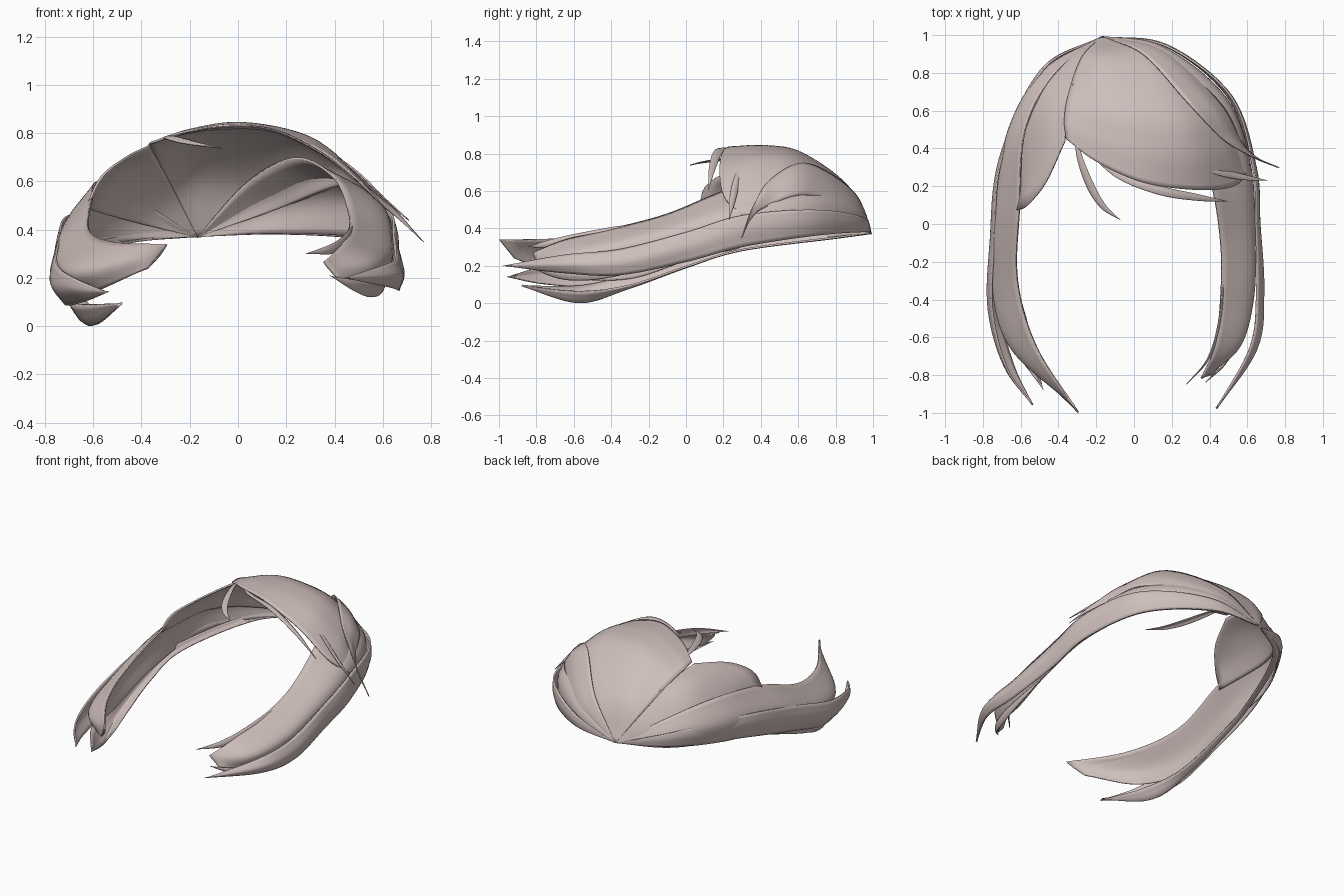
import bpy, bmesh, math
from mathutils import Vector

HUB = (-0.17, 0.995, 0.37)
HEAD = Vector((-0.03, 0.1, 0.3))

hair = bpy.data.materials.new("dusty_rose_hair")
hair.diffuse_color = (0.62, 0.52, 0.50, 1)


def spline(pts, n):
    """Smooth curve through pts, n samples per span."""
    p = [Vector(q) for q in pts]
    p = [2 * p[0] - p[1]] + p + [2 * p[-1] - p[-2]]
    out = []
    for i in range(1, len(p) - 2):
        a, b, c, d = p[i - 1:i + 3]
        for k in range(n):
            t = k / n
            out.append(0.5 * (2 * b + (c - a) * t + (2 * a - 5 * b + 4 * c - d) * t * t
                              + (3 * b - a - 3 * c + d) * t ** 3))
    out.append(p[-2])
    return out


def lock(name, rows, across=6, along=8, thick=0.01):
    """Smooth sheet of hair through rows of points running root to tip."""
    cols = [spline(c, along) for c in zip(*rows)]
    grid = [spline(r, across) for r in zip(*cols)]
    bm = bmesh.new()
    vs = [[bm.verts.new(p) for p in r] for r in grid]
    for r, s in zip(vs, vs[1:]):
        for j in range(len(r) - 1):
            bm.faces.new((r[j], r[j + 1], s[j + 1], s[j]))
    bmesh.ops.remove_doubles(bm, verts=bm.verts[:], dist=0.0008)
    bmesh.ops.recalc_face_normals(bm, faces=bm.faces[:])
    # outer side faces away from the head
    if sum((f.calc_center_median() - HEAD).dot(f.normal) * f.calc_area() for f in bm.faces) < 0:
        bmesh.ops.reverse_faces(bm, faces=bm.faces[:])
    me = bpy.data.meshes.new(name)
    bm.to_mesh(me)
    bm.free()
    me.materials.append(hair)
    ob = bpy.data.objects.new(name, me)
    bpy.context.collection.objects.link(ob)
    m = ob.modifiers.new("thickness", 'SOLIDIFY')
    m.thickness = thick
    m.offset = -1
    bpy.context.view_layer.objects.active = ob
    ob.select_set(True)
    bpy.ops.object.shade_smooth_by_angle(angle=math.radians(40))
    ob.select_set(False)


def wisp(name, path, width):
    """Thin strand lying on the head surface, pointed at both ends."""
    p = [Vector(q) for q in path]
    rows = []
    for i, q in enumerate(p):
        t = (p[min(i + 1, len(p) - 1)] - p[max(i - 1, 0)]).normalized()
        out = (q - HEAD).normalized()
        w = width * math.sin(math.pi * i / (len(p) - 1))
        side = t.cross(out).normalized() * w
        rows.append((q - side, q + out * w * 0.3, q + side))
    lock(name, rows, across=3, along=7, thick=0.005)


# Swept fringe across the forehead, fanning out from the parting
lock("centre_fringe", [
    [HUB] * 6,
    [(-0.28, 0.88, 0.55), (-0.2, 0.875, 0.61), (-0.08, 0.875, 0.62),
     (0.05, 0.89, 0.59), (0.12, 0.91, 0.53), (0.15, 0.91, 0.48)],
    [(-0.35, 0.68, 0.7), (-0.18, 0.65, 0.78), (0, 0.62, 0.805),
     (0.22, 0.62, 0.765), (0.37, 0.63, 0.66), (0.42, 0.6, 0.58)],
    [(-0.37, 0.55, 0.75), (-0.2, 0.48, 0.815), (0.02, 0.42, 0.845),
     (0.29, 0.4, 0.79), (0.47, 0.42, 0.65), (0.53, 0.45, 0.55)],
    [(-0.36, 0.45, 0.765), (-0.2, 0.33, 0.815), (0.05, 0.22, 0.835),
     (0.33, 0.18, 0.74), (0.53, 0.2, 0.58), (0.62, 0.3, 0.47)]])
lock("left_fringe", [
    [HUB] * 4,
    [(-0.26, 0.88, 0.55), (-0.33, 0.86, 0.52), (-0.38, 0.85, 0.48), (-0.42, 0.84, 0.43)],
    [(-0.34, 0.68, 0.7), (-0.45, 0.62, 0.66), (-0.53, 0.6, 0.58), (-0.6, 0.55, 0.48)],
    [(-0.37, 0.44, 0.75), (-0.47, 0.22, 0.70), (-0.57, 0.1, 0.62), (-0.63, 0.07, 0.5)]])
# Layer on the right of the fringe, sweeping to a long loose point
lock("right_fringe_layer", [
    [HUB] * 3,
    [(0.05, 0.9, 0.595), (0.12, 0.92, 0.54), (0.17, 0.92, 0.49)],
    [(0.28, 0.65, 0.75), (0.39, 0.65, 0.67), (0.46, 0.64, 0.58)],
    [(0.46, 0.46, 0.67), (0.53, 0.45, 0.6), (0.57, 0.44, 0.52)],
    [(0.61, 0.365, 0.53), (0.63, 0.36, 0.5), (0.65, 0.355, 0.46)],
    [(0.77, 0.3, 0.35)] * 3], across=4, thick=0.006)

# Long side locks, rows run top edge, outer middle, bottom edge
left_rows = [
    [HUB] * 3,
    [(-0.42, 0.8, 0.53), (-0.48, 0.815, 0.44), (-0.46, 0.81, 0.35)],
    [(-0.58, 0.5, 0.6), (-0.665, 0.5, 0.46), (-0.645, 0.5, 0.32)],
    [(-0.61, 0.08, 0.53), (-0.735, 0.08, 0.39), (-0.68, 0.08, 0.25)],
    [(-0.62, -0.3, 0.4), (-0.755, -0.3, 0.27), (-0.69, -0.3, 0.13)],
    [(-0.52, -0.65, 0.35), (-0.66, -0.65, 0.23), (-0.6, -0.65, 0.14)],
    [(-0.3, -1, 0.34), (-0.33, -0.96, 0.29), (-0.38, -0.92, 0.24)]]
lock("left_side_lock", left_rows)
# Flatter inner face closing the left lock
lock("left_side_lock_inner", [
    (a, Vector(m).lerp((Vector(a) + Vector(b)) / 2, 0.5), b) for a, m, b in left_rows], thick=0.004)
lock("right_side_lock", [
    [HUB] * 3,
    [(0.04, 0.85, 0.6), (0.15, 0.93, 0.5), (0.14, 0.945, 0.385)],
    [(0.24, 0.62, 0.7), (0.47, 0.66, 0.55), (0.48, 0.68, 0.37)],
    [(0.4, 0.25, 0.62), (0.6, 0.3, 0.5), (0.62, 0.3, 0.31)],
    [(0.46, -0.1, 0.48), (0.635, -0.1, 0.38), (0.62, -0.1, 0.22)],
    [(0.46, -0.4, 0.4), (0.63, -0.4, 0.3), (0.58, -0.4, 0.15)],
    [(0.43, -0.65, 0.34), (0.56, -0.65, 0.26), (0.52, -0.65, 0.16)],
    [(0.36, -0.82, 0.27), (0.38, -0.81, 0.24), (0.42, -0.8, 0.2)]])

# Narrower locks layered over the side locks
lock("left_outer_lock", [
    [HUB] * 3,
    [(-0.485, 0.82, 0.46), (-0.495, 0.82, 0.42), (-0.485, 0.815, 0.36)],
    [(-0.705, 0.35, 0.46), (-0.715, 0.35, 0.39), (-0.69, 0.35, 0.3)],
    [(-0.745, -0.1, 0.36), (-0.765, -0.1, 0.27), (-0.725, -0.1, 0.18)],
    [(-0.755, -0.45, 0.26), (-0.775, -0.45, 0.17), (-0.72, -0.45, 0.09)],
    [(-0.68, -0.76, 0.2), (-0.69, -0.75, 0.15), (-0.64, -0.75, 0.1)],
    [(-0.54, -0.96, 0.14)] * 3], across=4)
lock("left_lower_lock", [
    [HUB] * 3,
    [(-0.48, 0.81, 0.37), (-0.47, 0.8, 0.345), (-0.44, 0.79, 0.345)],
    [(-0.68, 0.3, 0.31), (-0.66, 0.3, 0.28), (-0.63, 0.3, 0.28)],
    [(-0.71, 0, 0.25), (-0.69, 0, 0.19), (-0.65, 0, 0.19)],
    [(-0.71, -0.3, 0.15), (-0.68, -0.3, 0.08), (-0.62, -0.3, 0.09)],
    [(-0.69, -0.57, 0.09), (-0.61, -0.57, 0.0), (-0.55, -0.57, 0.06)],
    [(-0.48, -0.88, 0.09)] * 3], across=4)
lock("right_outer_lock", [
    [HUB] * 3,
    [(0.175, 0.945, 0.46), (0.18, 0.95, 0.42), (0.16, 0.95, 0.38)],
    [(0.515, 0.68, 0.5), (0.52, 0.68, 0.43), (0.495, 0.685, 0.36)],
    [(0.635, 0.3, 0.47), (0.65, 0.3, 0.39), (0.635, 0.3, 0.3)],
    [(0.65, 0, 0.38), (0.67, 0, 0.3), (0.65, 0, 0.22)],
    [(0.655, -0.35, 0.29), (0.69, -0.35, 0.22), (0.67, -0.35, 0.15)],
    [(0.62, -0.65, 0.26), (0.655, -0.66, 0.21), (0.63, -0.65, 0.16)],
    [(0.44, -0.98, 0.2)] * 3], across=4)

# Loose strands
wisp("fringe_wisp_left", [(-0.31, 0.49, 0.78), (-0.29, 0.36, 0.785), (-0.23, 0.2, 0.77),
                          (-0.16, 0.09, 0.755), (-0.07, 0.02, 0.74)], 0.022)
wisp("fringe_wisp_front", [(-0.29, 0.44, 0.785), (-0.1, 0.27, 0.82), (0.13, 0.18, 0.815),
                           (0.34, 0.14, 0.72), (0.5, 0.12, 0.6)], 0.025)
wisp("fringe_wisp_short", [(0.26, 0.34, 0.78), (0.43, 0.28, 0.68), (0.57, 0.25, 0.56),
                           (0.71, 0.23, 0.44)], 0.02)
wisp("right_inner_wisp", [(0.5, 0, 0.44), (0.48, -0.3, 0.4), (0.45, -0.55, 0.35),
                          (0.39, -0.72, 0.32), (0.28, -0.85, 0.3)], 0.03)
wisp("right_lower_wisp", [(0.62, -0.1, 0.22), (0.6, -0.4, 0.16), (0.55, -0.6, 0.15),
                          (0.48, -0.74, 0.17), (0.38, -0.84, 0.21)], 0.03)
